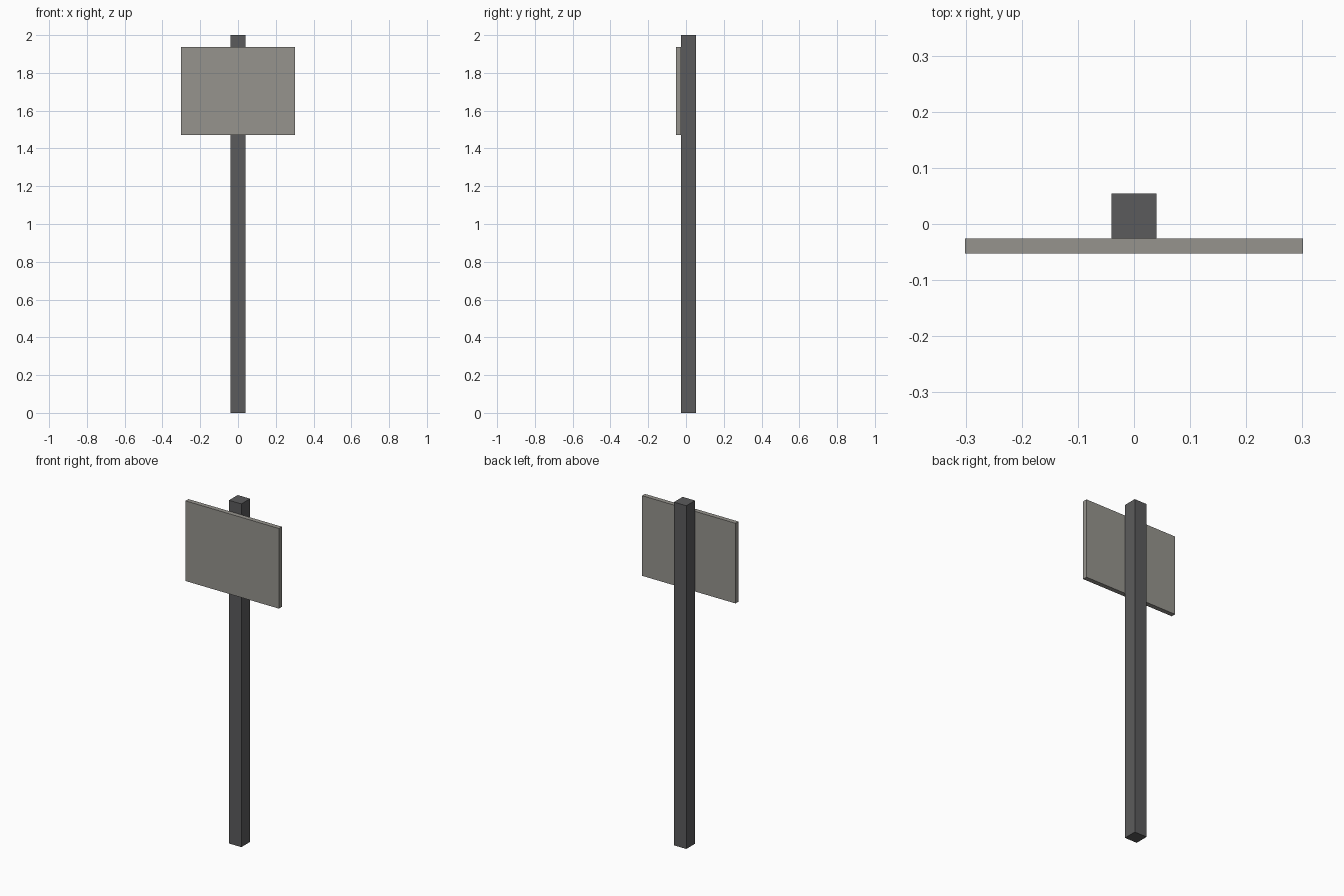
import bpy

if "Cube" in bpy.data.objects:
    bpy.data.objects.remove(bpy.data.objects["Cube"])


def material(name, rgb):
    m = bpy.data.materials.new(name)
    m.diffuse_color = (*rgb, 1)
    m.use_nodes = True
    m.node_tree.nodes["Principled BSDF"].inputs["Base Color"].default_value = m.diffuse_color
    return m


def box(name, low, high, mat):
    """Axis-aligned box between two corners."""
    bpy.ops.mesh.primitive_cube_add(size=1)
    ob = bpy.context.object
    ob.name = name
    ob.location = [(a + b) / 2 for a, b in zip(low, high)]
    ob.scale = [b - a for a, b in zip(low, high)]
    bpy.ops.object.transform_apply(location=True, rotation=False, scale=True)
    ob.data.materials.append(mat)
    return ob


dark_grey = material("dark grey", (0.105, 0.105, 0.107))
warm_grey = material("warm grey", (0.305, 0.296, 0.27))

# Square upright post
box("post", (-0.04, -0.026, 0), (0.04, 0.054, 2), dark_grey)

# Flat sign board fixed to the front of the post
box("sign_board", (-0.301, -0.053, 1.47), (0.301, -0.026, 1.937), warm_grey)
